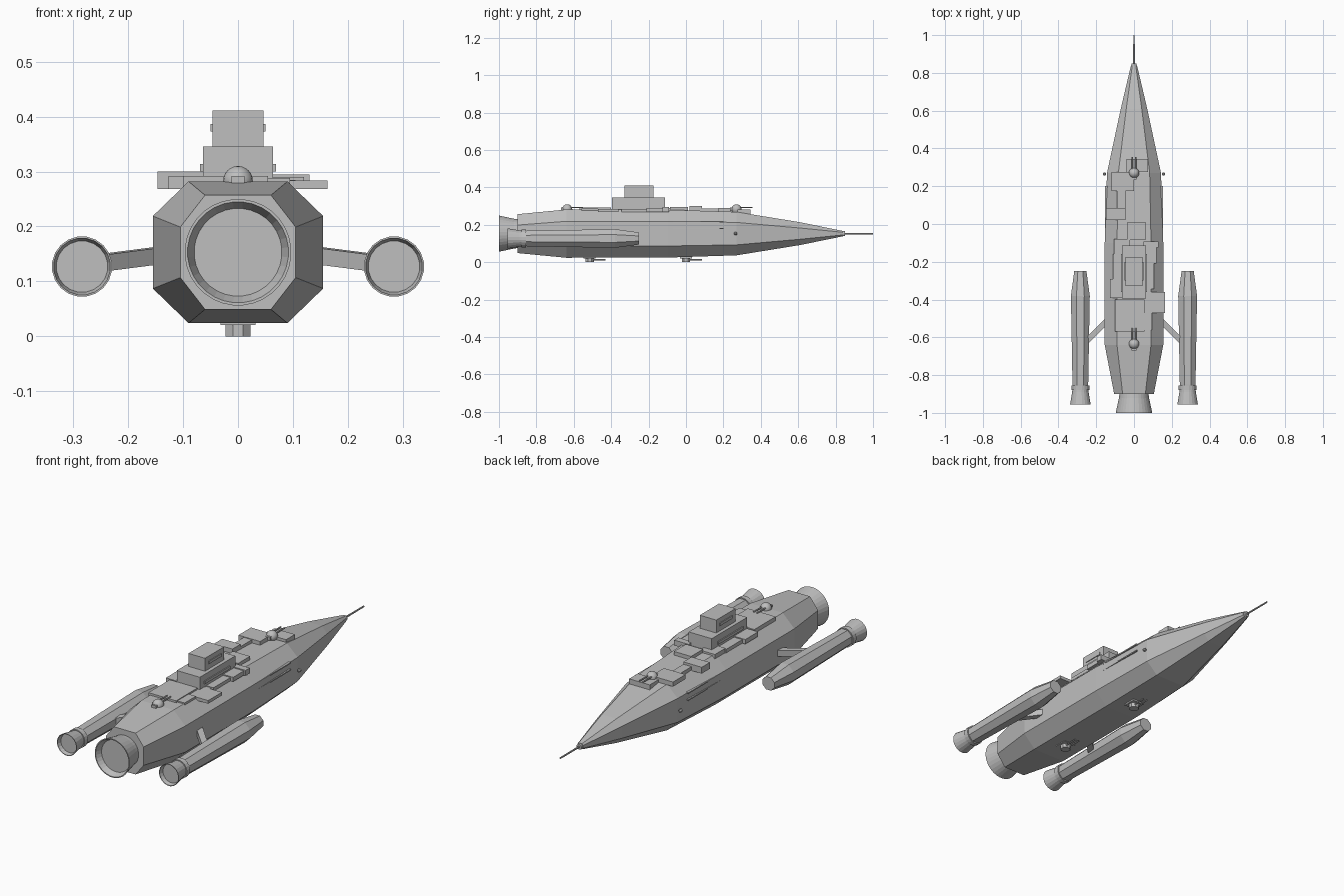
import bpy, bmesh, math
from mathutils import Vector

if "Cube" in bpy.data.objects:
    bpy.data.objects.remove(bpy.data.objects["Cube"])

ZC = 0.153  # height of the hull axis

grey = bpy.data.materials.new("hull_grey")
grey.diffuse_color = (0.52, 0.52, 0.52, 1)
grey.use_nodes = True
grey.node_tree.nodes["Principled BSDF"].inputs["Base Color"].default_value = grey.diffuse_color


def finish(name, bm):
    bmesh.ops.recalc_face_normals(bm, faces=bm.faces)
    me = bpy.data.meshes.new(name)
    bm.to_mesh(me)
    bm.free()
    me.materials.append(grey)
    ob = bpy.data.objects.new(name, me)
    bpy.context.collection.objects.link(ob)
    return ob


def loft(name, rings):
    """Skin a list of equal-length point rings and cap both ends."""
    bm = bmesh.new()
    vs = [[bm.verts.new(p) for p in r] for r in rings]
    n = len(vs[0])
    for a, b in zip(vs, vs[1:]):
        for i in range(n):
            bm.faces.new((a[i], a[(i + 1) % n], b[(i + 1) % n], b[i]))
    bm.faces.new(vs[0])
    bm.faces.new(vs[-1])
    return finish(name, bm)


def octagon(y, hw, hh, cx, cz):
    pts = [(cx, hh), (hw, cz), (hw, -cz), (cx, -hh),
           (-cx, -hh), (-hw, -cz), (-hw, cz), (-cx, hh)]
    return [(x, y, ZC + z) for x, z in pts]


def lathe(name, profile, x, z, n):
    """Turn (y, radius) points around an axis running along y."""
    return loft(name, [[(x + r * math.cos((i + .5) * math.tau / n), y,
                         z + r * math.sin((i + .5) * math.tau / n))
                        for i in range(n)] for y, r in profile])


def box(name, x0, x1, y0, y1, z0, z1):
    return loft(name, [[(x0, y0, z), (x1, y0, z), (x1, y1, z), (x0, y1, z)]
                       for z in (z0, z1)])


def beam(name, a, b, w, h):
    """Square bar between two points."""
    a, b = Vector(a), Vector(b)
    d = (b - a).normalized()
    s = d.cross(Vector((0, 0, 1))).normalized() * w / 2
    u = s.cross(d).normalized() * h / 2
    return loft(name, [[p + s + u, p + s - u, p - s - u, p - s + u] for p in (a, b)])


# Main hull with a long tapering nose
loft("hull", [octagon(-0.90, .105, .104, .060, .046),
              octagon(-0.64, .155, .129, .090, .066),
              octagon(-0.10, .155, .128, .090, .066),
              octagon(0.27, .143, .116, .083, .060),
              octagon(0.61, .070, .061, .041, .030),
              octagon(0.84, .016, .014, .009, .007)])
lathe("nose_collar", [(.83, .014), (.85, .014)], 0, ZC, 12)
lathe("nose_spike", [(.84, .005), (1.0, .004)], 0, ZC, 8)

# Main engine bell, open at the back
lathe("main_engine", [(-.89, .076), (-.92, .080), (-1.0, .097),
                      (-1.0, .092), (-.97, .080)][::1], 0, ZC, 32)

for side, s in (("left", -1), ("right", 1)):
    # Side engine pod, its bell and its strut
    px, pz = s * .284, .127
    lathe(side + "_pod", [(-.88, .042), (-.85, .045), (-.38, .054), (-.25, .035)], px, pz, 8)
    lathe(side + "_pod_collar", [(-.88, .048), (-.855, .048)], px, pz, 20)
    lathe(side + "_pod_bell", [(-.87, .042), (-.89, .044), (-.955, .055),
                               (-.955, .052), (-.935, .047)], px, pz, 20)
    beam(side + "_strut", (s * .13, -.50, .149), (s * .27, -.64, .131), .030, .030)

    # Flank rails and sensor nub
    for z in (.180, .215):
        box(side + "_rail", s * .135, s * .154, -.32, .20, z - .003, z + .003)
    ob = lathe(side + "_sensor", [(-.008, .004), (-.005, .008), (.005, .008), (.008, .004)],
               s * .156, ZC, 10)
    ob.location.y = .265

    # Tower side strips
    box(side + "_tower_window", s * .04, s * .050, -.30, -.20, .373, .387)
    box(side + "_tower_base_strip", s * .06, s * .069, -.36, -.16, .300, .314)

# Command tower
box("tower_base", -.064, .064, -.395, -.113, .270, .346)
box("tower_top", -.046, .046, -.328, -.175, .346, .411)

# Deck plates: x0, x1, y0, y1, top
plates = [
    (-.040, .075, .275, .345, .282), (-.120, .000, .175, .275, .291),
    (-.090, -.045, .085, .175, .288), (-.147, -.045, .020, .085, .300),
    (-.035, .060, -.085, .010, .296), (-.105, -.020, -.165, -.080, .290),
    (.050, .130, -.125, -.092, .295), (.050, .120, -.210, -.125, .290),
    (.050, .105, -.345, -.210, .285), (-.110, -.055, -.290, -.160, .286),
    (-.127, -.055, -.392, -.290, .291), (.048, .163, -.470, -.360, .284),
    (-.100, .055, -.570, -.400, .292), (.030, .095, -.560, -.470, .288)]
for x0, x1, y0, y1, top in plates:
    box("deck_plate", x0, x1, y0, y1, .268 if max(x1, -x0) > .1 else .255, top)

# Dorsal dome turrets with twin barrels
for y in (.27, -.635):
    bm = bmesh.new()
    bmesh.ops.create_uvsphere(bm, u_segments=20, v_segments=12, radius=.027)
    dome = finish("dome_turret", bm)
    dome.location = (0, y, .283)
    bpy.context.view_layer.objects.active = dome
    dome.select_set(True)
    bpy.ops.object.shade_smooth_by_angle()
    dome.select_set(False)
    box("turret_rear_block", -.012, .012, y - .034, y - .015, .275, .292)
    for x in (-.010, .010):
        lathe("turret_barrel", [(y, .004), (y + .085, .004)], x, .293, 8)

# Belly turrets
for y in (0.0, -.515):
    loft("belly_turret", [[(.0245 * math.cos((i + .5) * math.tau / 8), y + .0245 * math.sin((i + .5) * math.tau / 8), z)
                           for i in range(8)] for z in (0, .04)])
    box("belly_turret_base", -.032, .032, y - .032, y + .032, .021, .04)
    for x in (-.010, .010):
        lathe("belly_barrel", [(y, .004), (y + .085, .004)], x, .013, 8)
